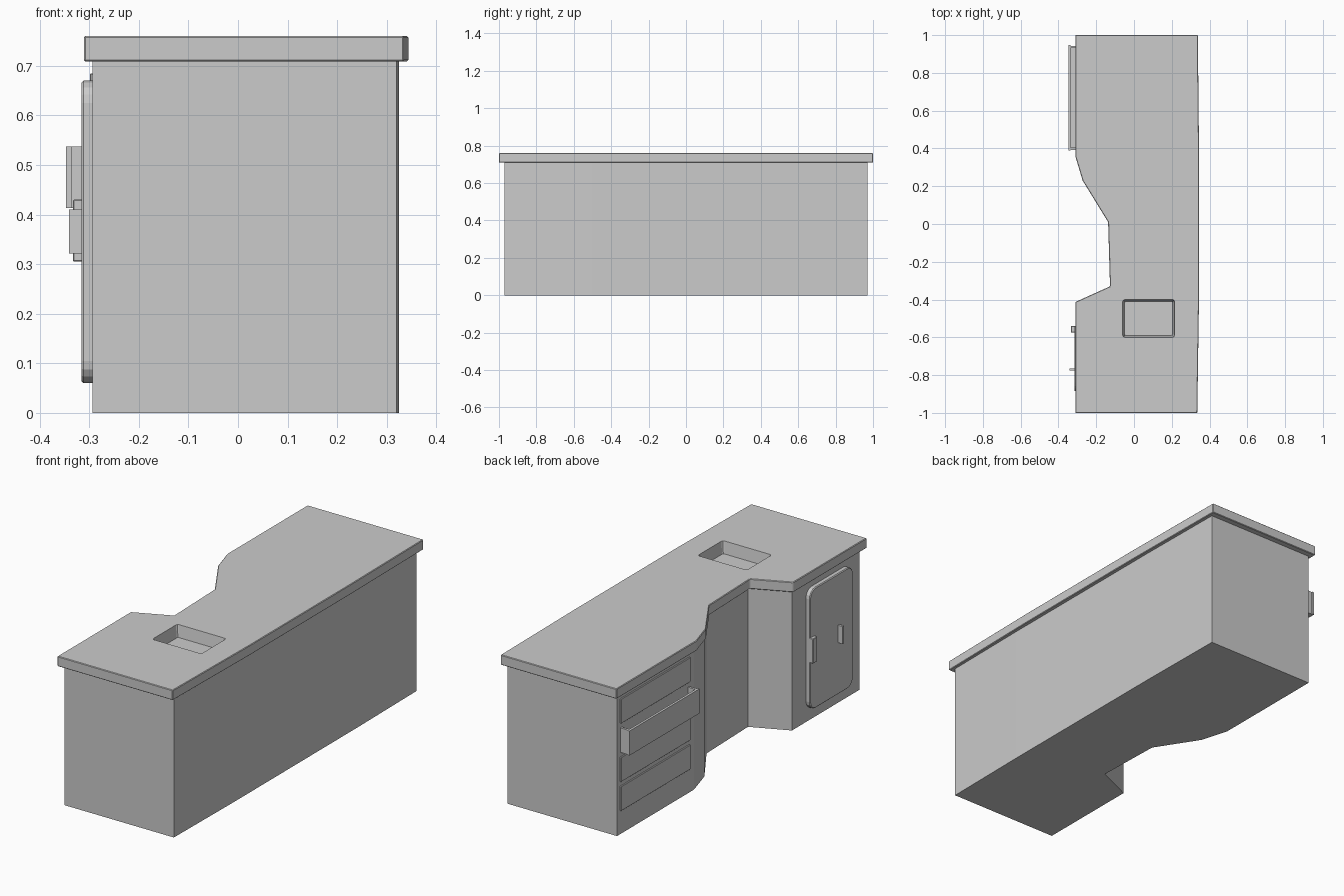
import bpy, bmesh, math

if "Cube" in bpy.data.objects:
    bpy.data.objects.remove(bpy.data.objects["Cube"])


def finish(name, bm, bevel=0.0, segments=1):
    bmesh.ops.recalc_face_normals(bm, faces=bm.faces)
    mesh = bpy.data.meshes.new(name)
    bm.to_mesh(mesh)
    bm.free()
    ob = bpy.data.objects.new(name, mesh)
    bpy.context.collection.objects.link(ob)
    if bevel:
        m = ob.modifiers.new("Bevel", "BEVEL")
        m.width, m.segments, m.limit_method = bevel, segments, "ANGLE"
        m.angle_limit = math.radians(50)
    return ob


def loft(name, low, high, bevel=0.0):
    """Closed solid between two matching loops of 3D points."""
    bm = bmesh.new()
    a = [bm.verts.new(p) for p in low]
    b = [bm.verts.new(p) for p in high]
    n = len(a)
    bm.faces.new(a)
    bm.faces.new(b)
    for i in range(n):
        bm.faces.new((a[i], a[(i + 1) % n], b[(i + 1) % n], b[i]))
    return finish(name, bm, bevel)


def prism(name, outline, z0, z1, bevel=0.0):
    return loft(name, [(x, y, z0) for x, y in outline],
                [(x, y, z1) for x, y in outline], bevel)


def box(name, x0, x1, y0, y1, z0, z1, bevel=0.0):
    return prism(name, [(x0, y0), (x1, y0), (x1, y1), (x0, y1)], z0, z1, bevel)


def rounded(u0, u1, v0, v1, r, steps=4):
    """Rounded rectangle as a list of 2D points."""
    pts = []
    for i, (cu, cv) in enumerate([(u1 - r, v1 - r), (u0 + r, v1 - r),
                                  (u0 + r, v0 + r), (u1 - r, v0 + r)]):
        for k in range(steps + 1):
            a = math.radians(90 * (i + k / steps))
            pts.append((cu + r * math.cos(a), cv + r * math.sin(a)))
    return pts


def cut(ob, cutter):
    m = ob.modifiers.new("Recess", "BOOLEAN")
    m.operation, m.solver, m.object = "DIFFERENCE", "EXACT", cutter


# Desk body with knee space on the -x side
body = prism("desk_body", [
    (-0.293, 0.97), (-0.293, 0.355), (-0.25, 0.21), (-0.115, 0.0),
    (-0.105, -0.345), (-0.293, -0.428), (-0.293, -0.97),
    (0.32, -0.97), (0.325, -0.5), (0.325, 0.5), (0.32, 0.97)], 0, 0.71)

# Overhanging worktop following the same outline
top = prism("worktop", [
    (-0.311, 1.0), (-0.311, 0.36), (-0.272, 0.23), (-0.137, 0.01),
    (-0.127, -0.33), (-0.311, -0.413), (-0.311, -1.0),
    (0.335, -1.0), (0.344, -0.4), (0.344, 0.4), (0.338, 1.0)], 0.709, 0.76, 0.003)

# Shallow tray sunk into the worktop
cutter = loft("tray_cutter",
              [(x, y, 0.70) for x, y in rounded(-0.05, 0.205, -0.59, -0.41, 0.008, 2)],
              [(x, y, 0.78) for x, y in rounded(-0.063, 0.218, -0.603, -0.397, 0.012, 2)])
cutter.hide_render = True
cutter.hide_viewport = True
cut(body, cutter)
cut(top, cutter)

# Cupboard door with rounded corners and a chamfered face
outline = rounded(-0.885, -0.54, 0.06, 0.67, 0.045)
loft("cupboard_door", [(-0.285, y, z) for y, z in outline],
     [(-0.316, y, z) for y, z in outline], 0.004)

# Door handle and latch
box("door_handle", -0.333, -0.30, -0.575, -0.54, 0.305, 0.43, 0.002)
box("door_latch", -0.341, -0.31, -0.776, -0.764, 0.322, 0.41)

# Closed drawer fronts
for i, z in enumerate((0.118, 0.265, 0.56)):
    box(f"drawer_front_{i + 1}", -0.299, -0.285, 0.39, 0.945, z, z + 0.125, 0.002)

# Open drawer: front panel, sides and floor
z0, z1 = 0.413, 0.537
box("open_drawer_front", -0.347, -0.335, 0.388, 0.947, z0, z1)
for name, y in (("left", 0.931), ("right", 0.392)):
    box(f"open_drawer_side_{name}", -0.336, -0.285, y, y + 0.012, z0, z1)
box("open_drawer_floor", -0.336, -0.285, 0.4, 0.935, z0, 0.49)
